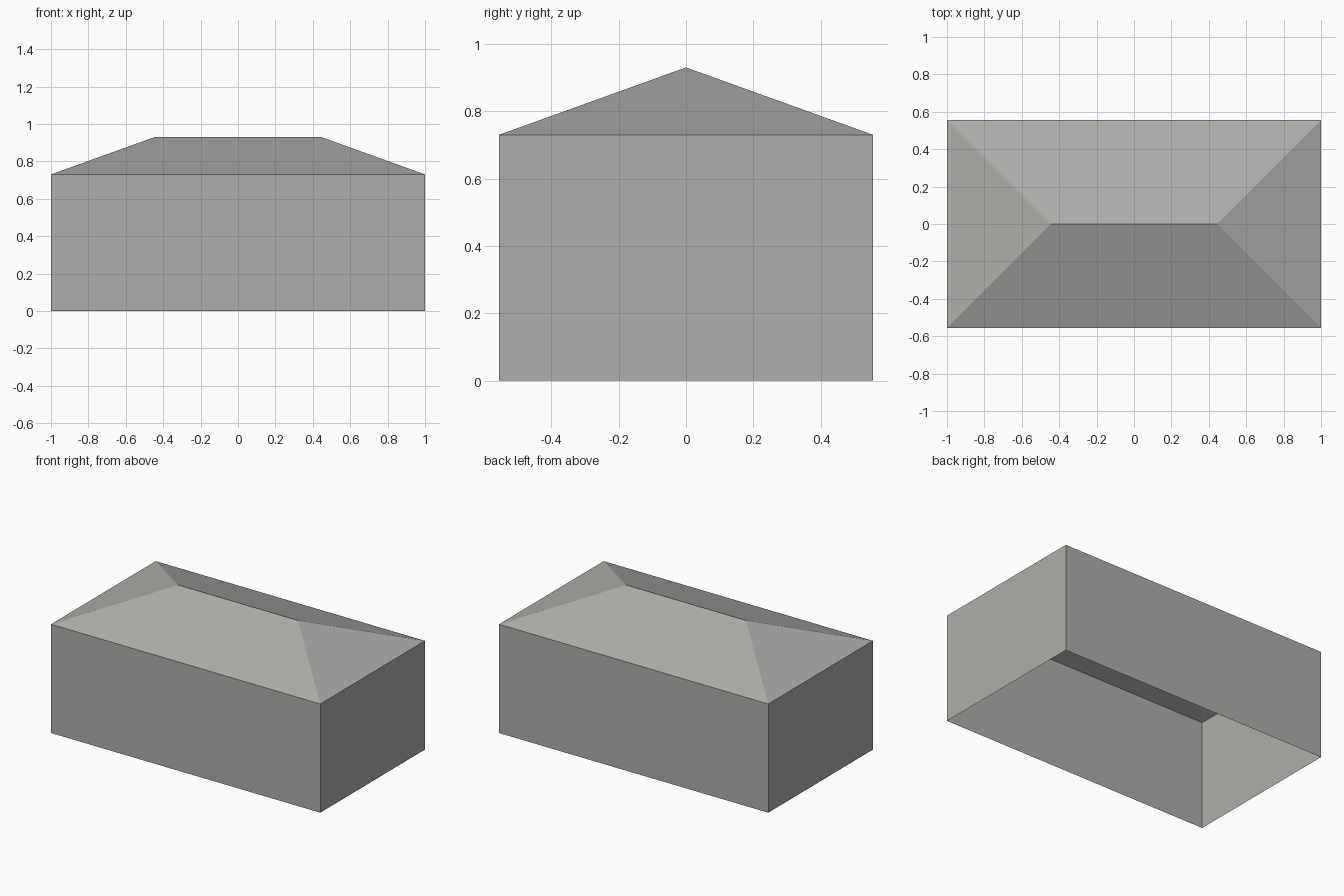
import bpy
import bmesh

cube = bpy.data.objects.get("Cube")
if cube:
    bpy.data.objects.remove(cube, do_unlink=True)

HALF_X, HALF_Y = 1.0, 0.555
EAVE, RIDGE_Z, RIDGE_X = 0.73, 0.93, 0.445

# One plain grey for the whole building
grey = bpy.data.materials.new("warm_grey")
grey.use_nodes = True
colour = (0.42, 0.42, 0.405, 1.0)
grey.diffuse_color = colour
grey.node_tree.nodes["Principled BSDF"].inputs["Base Color"].default_value = colour


def rectangle(bm, z):
    """Corner vertices of the building outline, counter-clockwise from above."""
    return [bm.verts.new((sx * HALF_X, sy * HALF_Y, z))
            for sx, sy in ((-1, -1), (1, -1), (1, 1), (-1, 1))]


def finish(bm, name):
    mesh = bpy.data.meshes.new(name)
    bm.to_mesh(mesh)
    bm.free()
    mesh.materials.append(grey)
    obj = bpy.data.objects.new(name, mesh)
    bpy.context.collection.objects.link(obj)
    return obj


# Walls: four single-sheet sides, open at the bottom
bm = bmesh.new()
low, high = rectangle(bm, 0), rectangle(bm, EAVE)
for i in range(4):
    j = (i + 1) % 4
    bm.faces.new((low[i], low[j], high[j], high[i]))
finish(bm, "walls")

# Hipped roof: two long slopes and two triangular ends, hollow below
bm = bmesh.new()
front_r, front_l, back_l, back_r = rectangle(bm, EAVE)
ridge_r, ridge_l = [bm.verts.new((s * RIDGE_X, 0, RIDGE_Z)) for s in (-1, 1)]
bm.faces.new((front_r, front_l, ridge_l, ridge_r))
bm.faces.new((back_l, back_r, ridge_r, ridge_l))
bm.faces.new((front_l, back_l, ridge_l))
bm.faces.new((back_r, front_r, ridge_r))
finish(bm, "hipped_roof")
